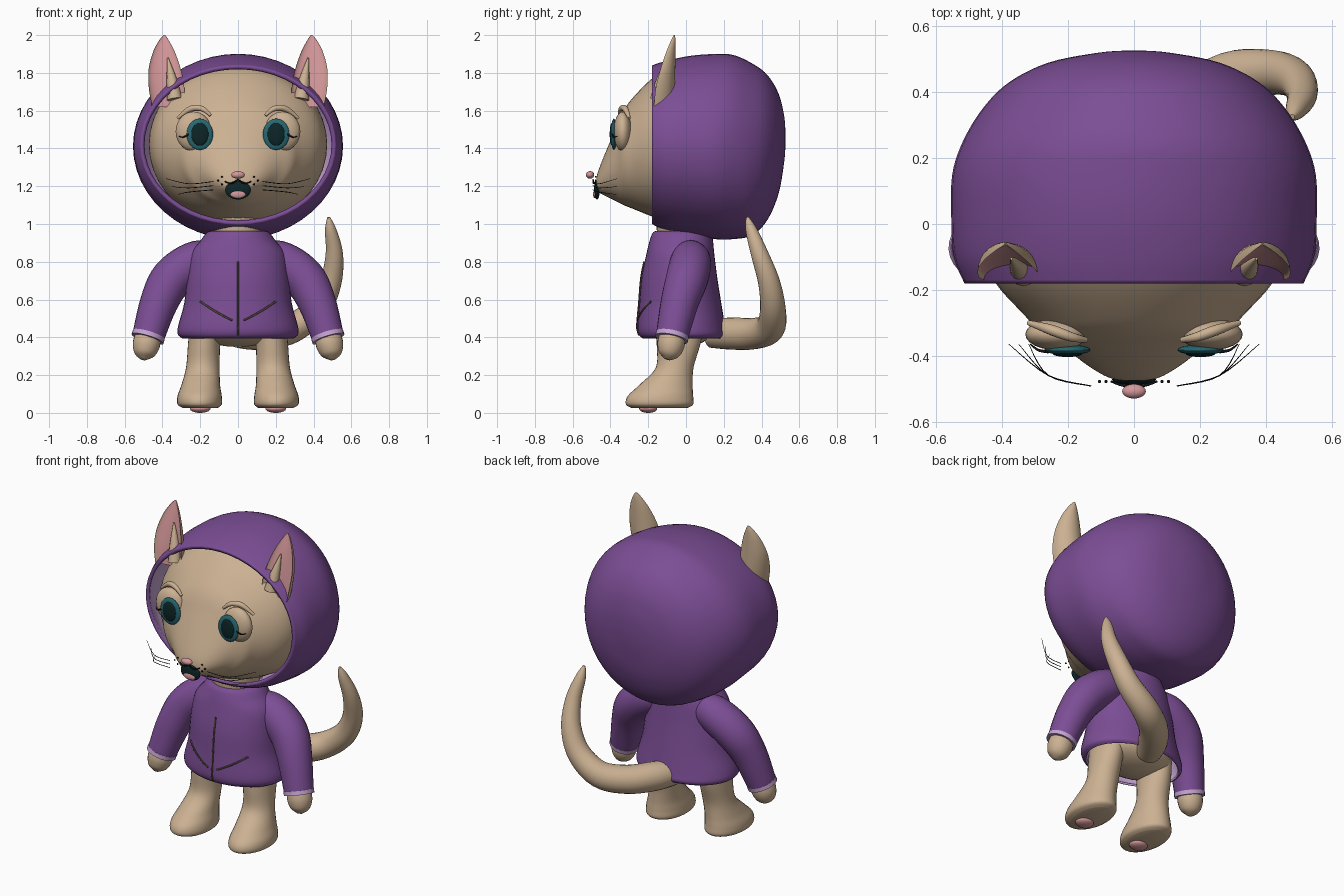
import bpy, bmesh, math
from mathutils import Vector, Matrix
from mathutils.bvhtree import BVHTree

cube = bpy.data.objects.get("Cube")
if cube:
    bpy.data.objects.remove(cube, do_unlink=True)


def material(name, rgb):
    m = bpy.data.materials.new(name)
    m.use_nodes = True
    m.diffuse_color = (*rgb, 1)
    bsdf = next(n for n in m.node_tree.nodes if n.type == 'BSDF_PRINCIPLED')
    bsdf.inputs["Base Color"].default_value = (*rgb, 1)
    bsdf.inputs["Roughness"].default_value = 0.8
    return m


FUR = material("tan fur", (0.60, 0.44, 0.29))
PURPLE = material("purple cloth", (0.20, 0.075, 0.30))
LILAC = material("lilac lining", (0.56, 0.37, 0.65))
PINK = material("pink skin", (0.66, 0.31, 0.32))
TEAL = material("teal iris", (0.02, 0.14, 0.17))
DARK = material("dark pupil", (0.004, 0.018, 0.02))
BLACK = material("black line", (0.008, 0.007, 0.007))
BROWN = material("brown zip", (0.10, 0.065, 0.05))
parts = []


def finish(name, bm, mats):
    bmesh.ops.recalc_face_normals(bm, faces=bm.faces)
    me = bpy.data.meshes.new(name)
    bm.to_mesh(me)
    bm.free()
    for m in mats:
        me.materials.append(m)
    ob = bpy.data.objects.new(name, me)
    bpy.context.collection.objects.link(ob)
    parts.append(ob)
    return ob


def spline(rows, steps=5):
    """Smooth curve of number tuples through the given rows."""
    rows = [Vector(r) for r in rows]
    out = []
    for i in range(len(rows) - 1):
        b, c = rows[i], rows[i + 1]
        a, d = rows[max(i - 1, 0)], rows[min(i + 2, len(rows) - 1)]
        for k in range(steps):
            t = k / steps
            out.append(b + (c - a) * (t / 2) + (a * 2 - b * 5 + c * 4 - d) * (t * t / 2)
                       + (b * 3 - a - c * 3 + d) * (t ** 3 / 2))
    return out + [rows[-1]]


def circle(t):
    return math.cos(t), math.sin(t)


def crescent(t):
    s = math.sin(t)
    return math.cos(t), s if s > 0 else -0.35 * s


def loft(name, rings, mats, sides=32, caps=(True, True), shape=circle, paint=None):
    """Skin over rings given as centre, half-axis u and half-axis v."""
    bm = bmesh.new()
    grid = []
    for c, u, v in rings:
        row = []
        for k in range(sides):
            a, b = shape(math.tau * k / sides)
            row.append(bm.verts.new(c + u * a + v * b))
        grid.append(row)
    for r0, r1 in zip(grid, grid[1:]):
        for k in range(sides):
            j = (k + 1) % sides
            f = bm.faces.new((r0[k], r0[j], r1[j], r1[k]))
            if paint:
                f.material_index = paint(math.tau * (k + 0.5) / sides)
    for row, wanted in zip((grid[0], grid[-1]), caps):
        if wanted:
            bm.faces.new(row)
    return finish(name, bm, mats)


def upright(rows, side=1):
    """Rings stacked in z from rows of z, x, y, rx, ry."""
    return [(Vector((x * side, y, z)), Vector((rx, 0, 0)), Vector((0, ry, 0)))
            for z, x, y, rx, ry in spline(rows)]


def lengthwise(rows):
    """Rings stacked in y from rows of y, top z, bottom z, rx."""
    return [(Vector((0, y, (top + low) / 2)), Vector((rx, 0, 0)), Vector((0, 0, (top - low) / 2)))
            for y, top, low, rx in spline(rows)]


def tube(name, rows, mat, side=1, sides=24, caps=(True, True)):
    """Round tube through rows of x, y, z, radius."""
    pts = spline(rows)
    pos = [Vector((p[0] * side, p[1], p[2])) for p in pts]
    rings = []
    for i, p in enumerate(pos):
        d = (pos[min(i + 1, len(pos) - 1)] - pos[max(i - 1, 0)]).normalized()
        u = d.cross(Vector((0, 1, 0))).normalized()
        rings.append((p, u * pts[i][3], d.cross(u) * pts[i][3]))
    return loft(name, rings, [mat], sides, caps)


def ball(name, centre, radii, mat, side=1):
    bm = bmesh.new()
    place = Matrix.Translation((centre[0] * side, *centre[1:])) @ Matrix.Diagonal((*radii, 1))
    bmesh.ops.create_uvsphere(bm, u_segments=24, v_segments=14, radius=1, matrix=place)
    return finish(name, bm, [mat])


def lining(ob, thickness, rim):
    mod = ob.modifiers.new("lining", 'SOLIDIFY')
    mod.thickness, mod.offset = thickness, -1
    mod.material_offset, mod.material_offset_rim = 1, rim


# Head with pointed muzzle, and neck
loft("head", lengthwise([
    (-0.475, 1.24, 1.19, 0.035), (-0.465, 1.28, 1.17, 0.08), (-0.43, 1.37, 1.15, 0.14),
    (-0.37, 1.51, 1.12, 0.22), (-0.33, 1.60, 1.10, 0.285), (-0.28, 1.67, 1.08, 0.33),
    (-0.18, 1.77, 1.04, 0.42), (-0.08, 1.83, 1.01, 0.46), (0.08, 1.85, 0.99, 0.47),
    (0.25, 1.80, 1.03, 0.42), (0.38, 1.65, 1.15, 0.25), (0.42, 1.45, 1.35, 0.05)]), [FUR], 40)
loft("neck", upright([(0.88, 0, -0.02, 0.13, 0.13), (1.06, 0, -0.02, 0.14, 0.14)]), [FUR])

# Hood
hood = loft("hood", lengthwise([
    (-0.18, 1.84, 1.00, 0.515), (-0.10, 1.865, 0.96, 0.547), (0.02, 1.89, 0.935, 0.555),
    (0.15, 1.90, 0.92, 0.552), (0.25, 1.895, 0.92, 0.52), (0.35, 1.85, 0.94, 0.46),
    (0.43, 1.79, 1.02, 0.38), (0.49, 1.69, 1.16, 0.26), (0.52, 1.57, 1.33, 0.11),
    (0.527, 1.47, 1.43, 0.02)]), [PURPLE, LILAC], 48, (False, True))
lining(hood, 0.022, 0)

# Jacket body
jacket = loft("jacket", upright([
    (0.395, 0, -0.015, 0.295, 0.215), (0.415, 0, -0.018, 0.318, 0.232),
    (0.46, 0, -0.025, 0.317, 0.232), (0.58, 0, -0.03, 0.285, 0.217),
    (0.72, 0, -0.035, 0.27, 0.20), (0.84, 0, -0.03, 0.25, 0.18),
    (0.91, 0, -0.025, 0.20, 0.168), (0.955, 0, -0.02, 0.165, 0.155),
    (0.965, 0, -0.02, 0.13, 0.13)]), [PURPLE, LILAC], 40, (False, False))
lining(jacket, 0.012, 1)

# Zip and pocket seams laid on the jacket front
cloth = BVHTree.FromPolygons([v.co for v in jacket.data.vertices],
                             [p.vertices for p in jacket.data.polygons])


def on_front(x, z):
    hit = cloth.ray_cast(Vector((x, -2, z)), Vector((0, 1, 0)))[0]
    return (x, hit.y - 0.002, z, 0.005)


tube("zip", [on_front(0, 0.41 + 0.039 * i) for i in range(11)], BROWN, 1, 8)

# Pelvis and tail
ball("pelvis", (0, -0.02, 0.45), (0.26, 0.17, 0.10), FUR)
tube("tail", [
    (0.0, 0.13, 0.42, 0.075), (0.06, 0.24, 0.42, 0.085), (0.16, 0.36, 0.42, 0.083),
    (0.29, 0.445, 0.45, 0.078), (0.42, 0.46, 0.55, 0.068), (0.49, 0.44, 0.69, 0.058),
    (0.51, 0.39, 0.84, 0.046), (0.49, 0.345, 0.97, 0.03), (0.48, 0.325, 1.035, 0.008)], FUR)

# Nose and open mouth
ball("nose", (0, -0.508, 1.26), (0.036, 0.022, 0.02), PINK)
ball("mouth", (0, -0.472, 1.18), (0.067, 0.016, 0.05), DARK)
ball("tongue", (0, -0.483, 1.157), (0.04, 0.009, 0.02), PINK)

for side, label in ((1, "left"), (-1, "right")):
    # Sleeve, cuff and hand
    tube(label + "_sleeve", [
        (0.12, 0.02, 0.83, 0.085), (0.23, 0.025, 0.80, 0.108), (0.35, 0.005, 0.71, 0.112),
        (0.42, -0.035, 0.58, 0.10), (0.476, -0.075, 0.40, 0.085)], PURPLE, side)
    tube(label + "_cuff", [(0.472, -0.072, 0.415, 0.088), (0.479, -0.077, 0.392, 0.088)], LILAC, side)
    tube(label + "_hand", [
        (0.472, -0.072, 0.42, 0.068), (0.486, -0.08, 0.36, 0.072),
        (0.496, -0.092, 0.31, 0.054), (0.50, -0.10, 0.283, 0.015)], FUR, side)

    # Leg with foot and sole pad
    loft(label + "_leg", upright([
        (0.025, 0.20, -0.14, 0.09, 0.145), (0.045, 0.203, -0.14, 0.117, 0.178),
        (0.09, 0.203, -0.135, 0.117, 0.173), (0.15, 0.197, -0.105, 0.102, 0.14),
        (0.24, 0.186, -0.06, 0.089, 0.10), (0.36, 0.18, -0.04, 0.085, 0.115),
        (0.48, 0.17, -0.03, 0.085, 0.13)], side), [FUR])
    ball(label + "_sole_pad", (0.2, -0.2, 0.023), (0.055, 0.048, 0.023), PINK, side)

    # Ear: hollow shell with a pink inside and a tuft
    loft(label + "_ear", upright([
        (1.62, 0.37, -0.17, 0.085, 0.10), (1.72, 0.378, -0.16, 0.094, 0.10),
        (1.82, 0.388, -0.135, 0.085, 0.078), (1.91, 0.392, -0.105, 0.058, 0.05),
        (1.97, 0.392, -0.08, 0.027, 0.025), (2.0, 0.39, -0.065, 0.005, 0.006)], side),
        [FUR, PINK], 32, shape=crescent, paint=lambda t: int(math.sin(t) < -0.45))
    tube(label + "_ear_tuft", [(0.335, -0.15, 1.66, 0.04), (0.35, -0.13, 1.76, 0.028),
                               (0.372, -0.105, 1.88, 0.004)], FUR, side, 12)

    # Eye: lid, iris, pupil, lash and brow
    ball(label + "_eyelid", (0.235, -0.335, 1.49), (0.095, 0.048, 0.105), FUR, side)
    ball(label + "_iris", (0.202, -0.382, 1.475), (0.07, 0.016, 0.083), TEAL, side)
    ball(label + "_pupil", (0.202, -0.393, 1.475), (0.046, 0.011, 0.06), DARK, side)
    tube(label + "_lash", [(0.26, -0.388, 1.475, 0.005), (0.29, -0.383, 1.46, 0.004),
                           (0.315, -0.365, 1.465, 0.002)], BLACK, side, 8)
    tube(label + "_brow", [(0.145, -0.352, 1.575, 0.008), (0.19, -0.343, 1.61, 0.014),
                           (0.25, -0.322, 1.61, 0.016), (0.32, -0.30, 1.56, 0.008)], FUR, side, 12)

    # Lip line, whiskers and whisker dots
    tube(label + "_lip", [(0, -0.492, 1.235, 0.004), (0.035, -0.49, 1.215, 0.004),
                          (0.07, -0.478, 1.225, 0.003)], BLACK, side, 8)
    for i in range(3):
        z = 1.225 - 0.022 * i
        tube(f"{label}_whisker_{i}", [
            (0.13, -0.492, z, 0.002), (0.26, -0.46, z - 0.012, 0.002),
            (0.38 - 0.03 * i, -0.365, z + 0.015 - 0.02 * i, 0.001)], BLACK, side, 6)
        ball(f"{label}_dot_{i}", (0.085 + 0.02 * (i % 2), -0.478, 1.25 - 0.02 * i),
             (0.005, 0.005, 0.005), BLACK, side)

    # Pocket seam
    tube(label + "_pocket_seam", [on_front(side * (0.03 + 0.034 * i), 0.49 + 0.016 * i + 0.0008 * i * i)
                                  for i in range(6)], BROWN, 1, 8)

# Smooth shading with sharp rims kept
for ob in bpy.context.selected_objects:
    ob.select_set(False)
for ob in parts:
    ob.select_set(True)
bpy.context.view_layer.objects.active = parts[0]
bpy.ops.object.shade_smooth_by_angle(angle=math.radians(45))
